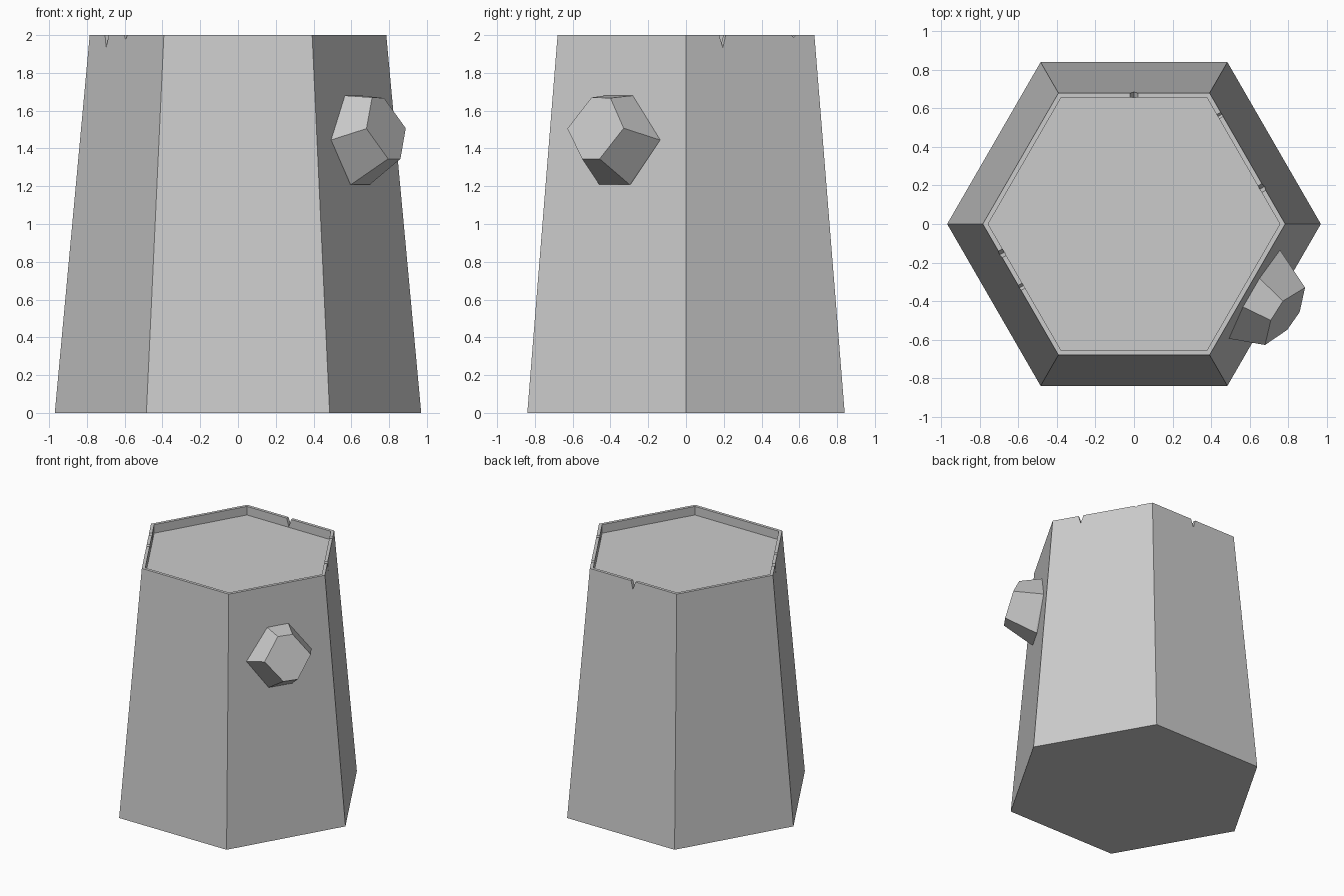
import bpy, bmesh
from math import radians, cos, sin
from mathutils import Vector

if "Cube" in bpy.data.objects:
    bpy.data.objects.remove(bpy.data.objects["Cube"])


def make_object(name, bm):
    bmesh.ops.recalc_face_normals(bm, faces=bm.faces[:])
    mesh = bpy.data.meshes.new(name)
    bm.to_mesh(mesh)
    bm.free()
    obj = bpy.data.objects.new(name, mesh)
    bpy.context.collection.objects.link(obj)
    return obj


def loft(bm, rings):
    """Skin a list of equal-length point rings and cap both ends."""
    loops = [[bm.verts.new(p) for p in ring] for ring in rings]
    n = len(loops[0])
    for a, b in zip(loops, loops[1:]):
        for i in range(n):
            j = (i + 1) % n
            bm.faces.new((a[i], a[j], b[j], b[i]))
    bm.faces.new(loops[0])
    bm.faces.new(loops[-1])


def hexagon(radius, z):
    return [(radius * cos(radians(60 * i)), radius * sin(radians(60 * i)), z)
            for i in range(6)]


# Tapered hexagonal pillar with a shallow recess in the top
bm = bmesh.new()
loft(bm, [hexagon(0.97, 0), hexagon(0.785, 2), hexagon(0.757, 2), hexagon(0.757, 1.93)])
pillar = make_object("pillar", bm)

# V-shaped chips in the rim: side angle, offset along side, width, depth
bm = bmesh.new()
chips = [(90, 0.0, 0.04, 0.067), (30, -0.17, 0.04, 0.067), (30, 0.265, 0.025, 0.014),
         (210, -0.21, 0.04, 0.067), (210, -0.01, 0.03, 0.024)]
for angle, along, width, depth in chips:
    a = radians(angle)
    out = Vector((cos(a), sin(a), 0))
    side = Vector((-sin(a), cos(a), 0))
    # a chip's triangle is widened above the rim so its slope carries on
    half, rise = width / 2 * (1 + 0.02 / depth), 0.02
    profile = [side * (along - half) + Vector((0, 0, 2 + rise)),
               side * (along + half) + Vector((0, 0, 2 + rise)),
               side * along + Vector((0, 0, 2 - depth))]
    loft(bm, [[p + out * r for p in profile] for r in (0.61, 0.75)])
cutter = make_object("rim_chip_cutter", bm)
cutter.hide_render = True

mod = pillar.modifiers.new("chips", 'BOOLEAN')
mod.operation = 'DIFFERENCE'
mod.solver = 'EXACT'
mod.object = cutter
bpy.context.view_layer.objects.active = pillar
bpy.ops.object.modifier_apply(modifier=mod.name)
bpy.data.objects.remove(cutter)

# Faceted stone knob set into the front right side
outer = [(0.68, -0.628, 1.505), (0.71, -0.50, 1.67), (0.773, -0.40, 1.667),
         (0.888, -0.33, 1.507), (0.86, -0.457, 1.345), (0.795, -0.55, 1.345)]
base = [(0.493, -0.595, 1.445), (0.565, -0.43, 1.68), (0.65, -0.28, 1.68),
        (0.76, -0.138, 1.445), (0.70, -0.30, 1.21), (0.60, -0.46, 1.21)]
inward = Vector((-cos(radians(-30)), -sin(radians(-30)), 0)) * 0.03
bm = bmesh.new()
loft(bm, [[Vector(p) + inward for p in base], base, outer])
make_object("stone_knob", bm)
